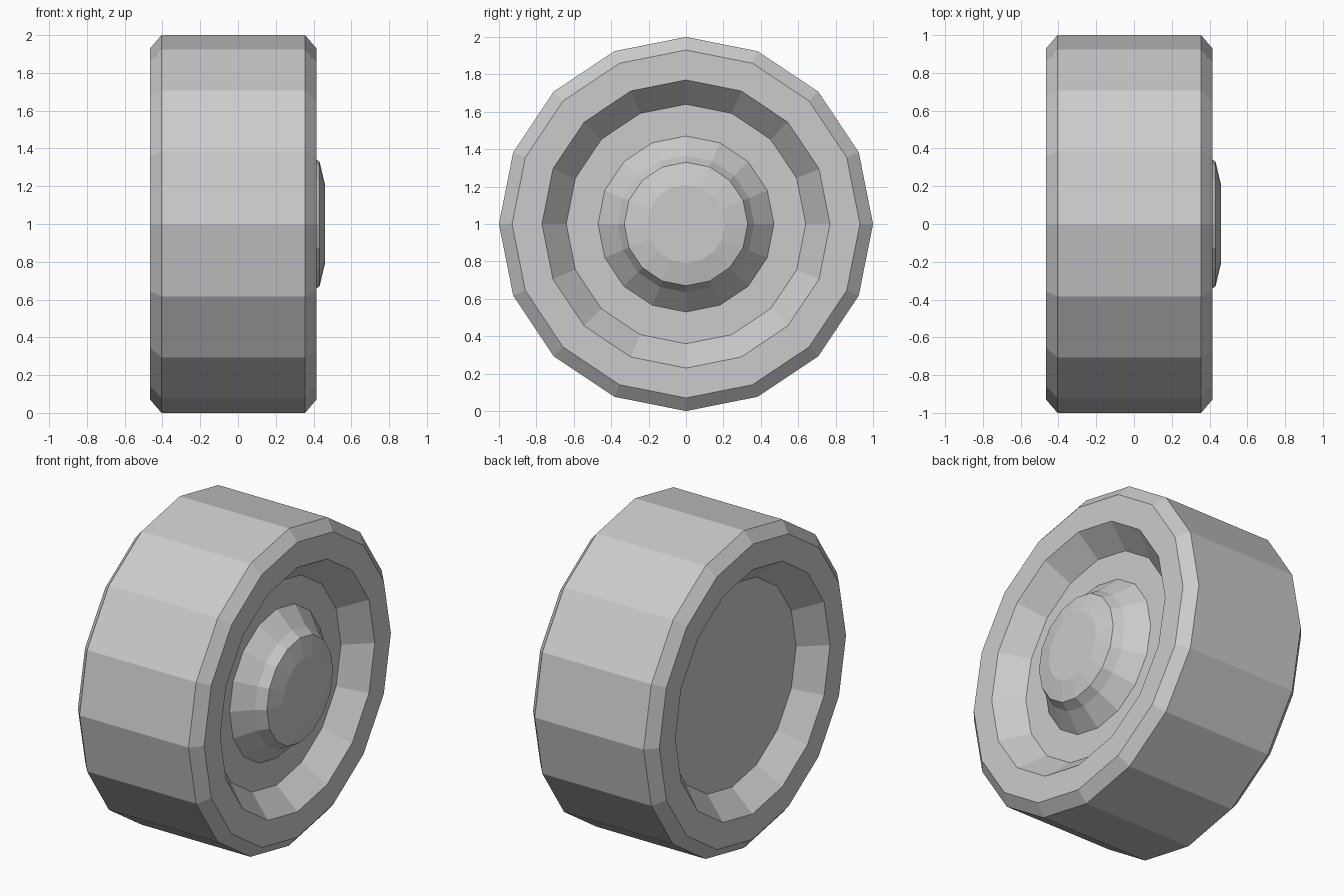
import bpy
import bmesh
from math import cos, sin, tau

SIDES = 16

cube = bpy.data.objects.get("Cube")
if cube:
    bpy.data.objects.remove(cube, do_unlink=True)

grey = bpy.data.materials.new("light grey")
grey.use_nodes = True
colour = (0.6, 0.6, 0.6, 1)
grey.diffuse_color = colour
grey.node_tree.nodes["Principled BSDF"].inputs["Base Color"].default_value = colour


def lathe(name, profile, cap_start=False, cap_end=False):
    """Turn (x, radius) points around the wheel's axle, which runs along x."""
    bm = bmesh.new()
    rings = [[bm.verts.new((x, r * cos(tau * i / SIDES), r * sin(tau * i / SIDES)))
              for i in range(SIDES)] for x, r in profile]
    for a, b in zip(rings, rings[1:]):
        for i in range(SIDES):
            j = (i + 1) % SIDES
            bm.faces.new((a[i], a[j], b[j], b[i]))
    if cap_start:
        bm.faces.new(rings[0][::-1])
    if cap_end:
        bm.faces.new(rings[-1])
    bmesh.ops.recalc_face_normals(bm, faces=bm.faces)
    mesh = bpy.data.meshes.new(name)
    bm.to_mesh(mesh)
    bm.free()
    mesh.materials.append(grey)
    obj = bpy.data.objects.new(name, mesh)
    obj.location.z = 1
    bpy.context.collection.objects.link(obj)
    return obj


# Wheel: bevelled tread, flat sidewalls and a dished recess on each side
lathe("wheel", [
    (-0.32, 0.64), (-0.465, 0.77), (-0.465, 0.93), (-0.405, 1.0),
    (0.355, 1.0), (0.415, 0.93), (0.415, 0.77), (0.27, 0.64),
], cap_start=True, cap_end=True)

# Hub: stepped cone rising from the outer recess, with a shallow domed cap
lathe("hub", [
    (0.265, 0.47), (0.27, 0.47), (0.375, 0.365), (0.432, 0.33), (0.46, 0.21),
], cap_end=True)
